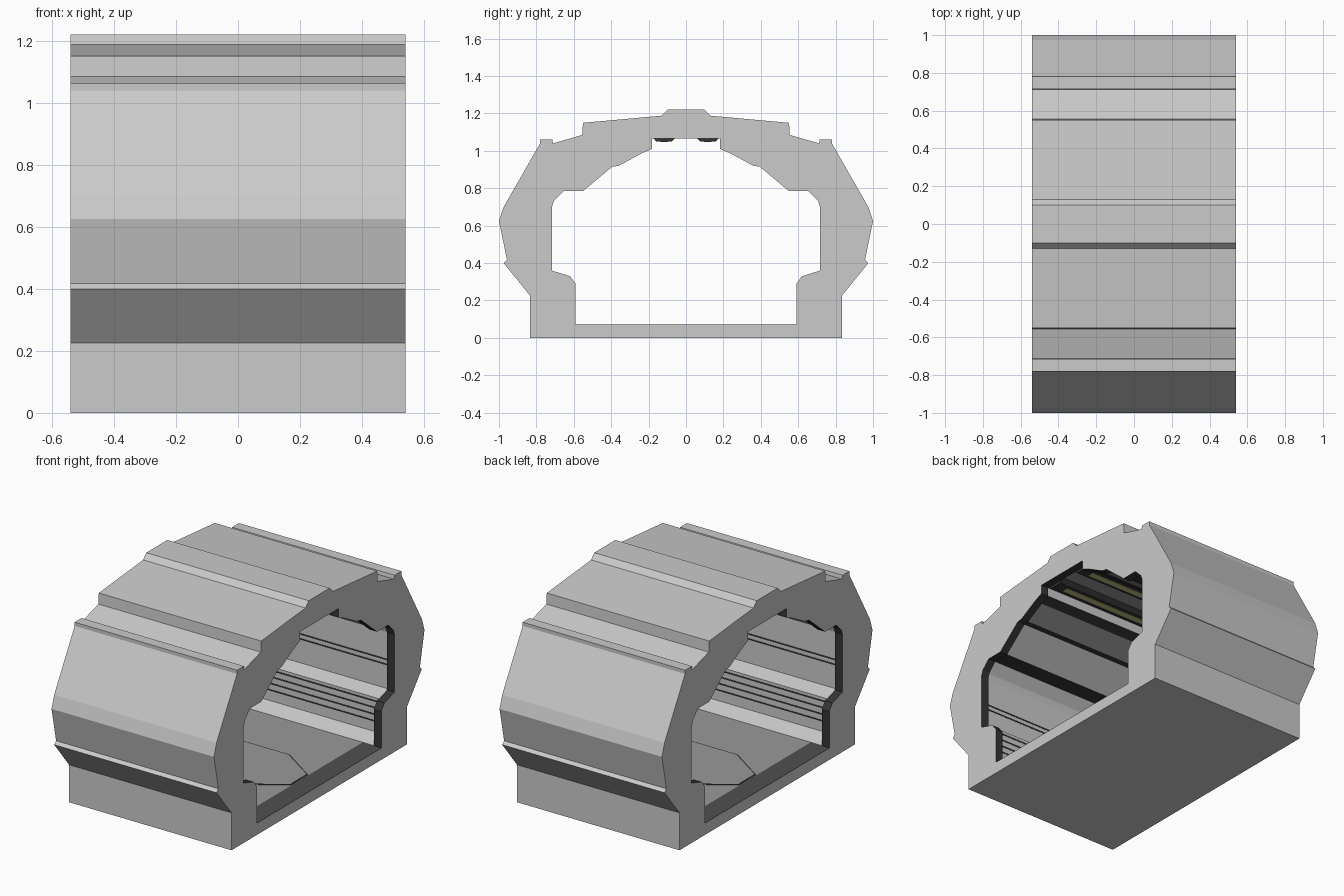
import bpy, bmesh

cube = bpy.data.objects.get("Cube")
if cube:
    bpy.data.objects.remove(cube, do_unlink=True)


def material(name, rgb):
    m = bpy.data.materials.new(name)
    m.use_nodes = True
    m.diffuse_color = (*rgb, 1)
    m.node_tree.nodes["Principled BSDF"].inputs["Base Color"].default_value = (*rgb, 1)
    return m


grey = material("light grey", (0.595, 0.595, 0.595))
mid = material("mid grey", (0.32, 0.32, 0.32))
dark = material("charcoal", (0.08, 0.08, 0.08))
black = material("black trim", (0.035, 0.035, 0.035))
lamp = material("pale yellow", (0.55, 0.53, 0.22))


def finish(name, bm, *mats):
    bmesh.ops.recalc_face_normals(bm, faces=bm.faces)
    mesh = bpy.data.meshes.new(name)
    bm.to_mesh(mesh)
    bm.free()
    for m in mats:
        mesh.materials.append(m)
    ob = bpy.data.objects.new(name, mesh)
    bpy.context.collection.objects.link(ob)
    return ob


def box(name, lo, hi, mat, taper=0):
    """Box whose underside is narrowed in y by the taper on each side."""
    bm = bmesh.new()
    bmesh.ops.create_cube(bm, size=1)
    for v in bm.verts:
        low, inward = v.co.z < 0, 1 if v.co.y < 0 else -1
        v.co = [a if c < 0 else b for c, a, b in zip(v.co, lo, hi)]
        if low:
            v.co.y += inward * taper
    return finish(name, bm, mat)


def prism(name, outline, z0, z1, mat):
    bm = bmesh.new()
    face = bm.faces.new([bm.verts.new((x, y, z0)) for x, y in outline])
    top = bmesh.ops.extrude_face_region(bm, geom=[face])["geom"]
    bmesh.ops.translate(bm, vec=(0, 0, z1 - z0),
                        verts=[v for v in top if isinstance(v, bmesh.types.BMVert)])
    return finish(name, bm, mat)


# Half profiles (y, z), from the floor centre up to the roof centre
outer = [(0, 0), (.833, 0), (.833, .225), (.975, .4), (.957, .417), (1, .625), (.975, .7),
         (.78, 1.04), (.78, 1.062), (.715, 1.062), (.711, 1.04), (.555, 1.085),
         (.551, 1.15), (.13, 1.188), (.1, 1.22), (0, 1.22)]
inner = [(0, .07), (.59, .07), (.59, .29), (.62, .33), (.717, .36), (.717, .7), (.705, .735),
         (.655, .785), (.55, .785), (.395, .915), (.36, .92), (.24, .985), (.183, 1.01),
         (.183, 1.065), (0, 1.065)]
# Recessed lining behind the end frames, with a sloped skirting at the floor
lining = [(y + (.012 if y else 0), z + (.01 if z > .75 else 0)) for y, z in inner]
lining[1:4] = [(.595, .07), (.64, .13), (.64, .335)]
lining_paint = {0: 1, 7: 2, 9: 2, 10: 1, 11: 2, 13: 1}

END, RIM = .54, .49


def full_loop(bm, half, x):
    mirrored = [(-y, z) for y, z in half[-2:0:-1]]
    return [bm.verts.new((x, y, z)) for y, z in half + mirrored]


def bridge(bm, a, b, rule):
    n = len(a)
    for i in range(n):
        j = (i + 1) % n
        f = bm.faces.new((a[i], a[j], b[j], b[i]))
        f.material_index = rule(min(i, n - 1 - i))


# Tunnel shell: outside skin, end faces, black end frames and recessed lining
bm = bmesh.new()
out = {s: full_loop(bm, outer, s * END) for s in (-1, 1)}
rim = {s: full_loop(bm, inner, s * END) for s in (-1, 1)}
step = {s: full_loop(bm, inner, s * RIM) for s in (-1, 1)}
deep = {s: full_loop(bm, lining, s * RIM) for s in (-1, 1)}
bridge(bm, out[-1], out[1], lambda i: 0)
bridge(bm, deep[-1], deep[1], lambda i: lining_paint.get(i, 0))
no, ni = len(outer), len(inner)
for s in (-1, 1):
    bridge(bm, rim[s], step[s], lambda i: 2)
    bridge(bm, step[s], deep[s], lambda i: 2)
    bm.faces.new(out[s][:no] + rim[s][:ni][::-1])
    bm.faces.new(out[s][no - 1:] + out[s][:1] + rim[s][:1] + rim[s][ni - 1:][::-1])
bmesh.ops.dissolve_degenerate(bm, dist=1e-5, edges=bm.edges)
finish("tunnel_shell", bm, grey, mid, black)

# Dark sill plates at both openings
for s, side in ((-1, "right"), (1, "left")):
    xs = sorted((s * .415, s * END))
    box(f"floor_sill_{side}", (xs[0], -.59, .066), (xs[1], .59, .0712), dark)

# Floor hatch: thin dark seam around a grey plate
hatch = [(.41, -.08), (.41, .08), (.18, .235), (-.18, .235),
         (-.41, .08), (-.41, -.08), (-.18, -.235), (.18, -.235)]
prism("hatch_seam", hatch, .066, .0715, black)
prism("hatch_plate", [(x * .98, y * .965) for x, y in hatch], .067, .0725, mid)

# Ceiling housings with slim light strips, and seams along the side walls
for s, side in ((-1, "front"), (1, "back")):
    ys = sorted((s * .05, s * .183))
    box(f"light_housing_{side}", (-RIM, ys[0], 1.05), (RIM, ys[1], 1.076), black, .025)
    ys = sorted((s * .095, s * .135))
    box(f"light_strip_{side}", (-.42, ys[0], 1.048), (.42, ys[1], 1.052), lamp)
    for k, z in enumerate((.19, .23, .27, .31, .5, .53)):
        wall = .64 if z < .35 else .729
        ys = sorted((s * (wall - .002), s * (wall + .005)))
        box(f"wall_seam_{side}_{k}", (-RIM, ys[0], z), (RIM, ys[1], z + .008), black)
